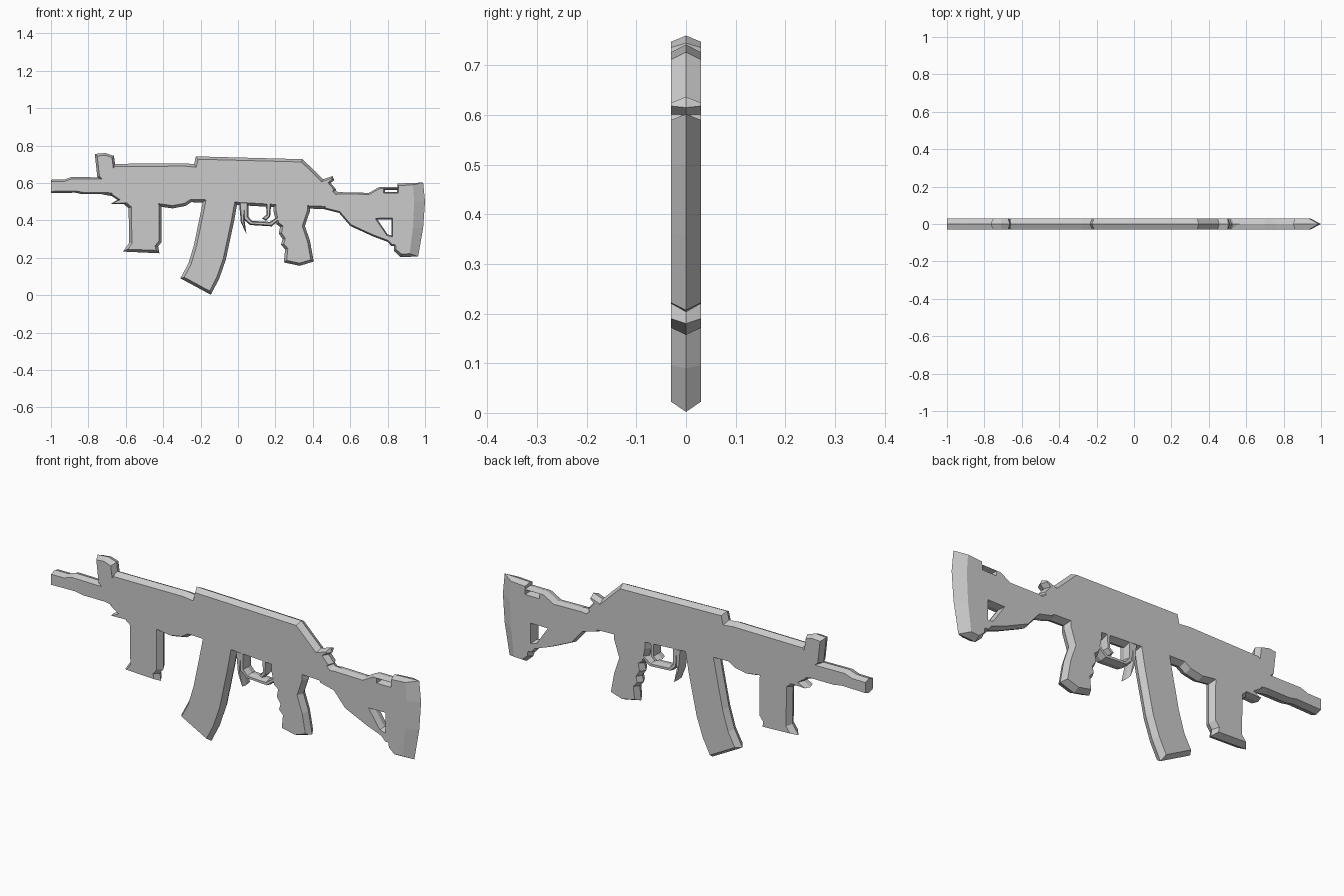
import bpy, bmesh
from mathutils import Vector

HALF = 0.03  # half thickness of every plate


def inset_loop(pts, d, keep_x=None):
    """Mitred inset of a closed x/z outline (negative d grows it)."""
    n = len(pts)
    area = sum(pts[i][0] * pts[(i + 1) % n][1] - pts[(i + 1) % n][0] * pts[i][1] for i in range(n))
    s = 1 if area > 0 else -1
    out = []
    for i in range(n):
        p, a, b = (Vector(pts[k % n]) for k in (i, i - 1, i + 1))
        e1, e2 = (p - a).normalized(), (b - p).normalized()
        n1, n2 = Vector((-e1.y, e1.x)) * s, Vector((-e2.y, e2.x)) * s
        q = p + (n1 + n2) * d / max(1 + n1.dot(n2), 0.5)
        if keep_x is not None and abs(p.x - keep_x) < 1e-4:
            q.x = p.x
        out.append(tuple(q))
    return out


def plate(name, outline, inset=0.015, holes=(), hole_inset=0.008, side=None, keep_x=None, half=HALF):
    """Plate with a ridge along y=0 and flat side faces set in from it."""
    bm = bmesh.new()
    rims = {-1: [], 1: []}
    loops = [(outline, side or inset_loop(outline, inset, keep_x))]
    loops += [(h, inset_loop(h, -hole_inset)) for h in holes]
    for mid, face in loops:
        n = len(mid)
        ridge = [bm.verts.new((x, 0, z)) for x, z in mid]
        for s in (-1, 1):
            rim = [bm.verts.new((x, s * half, z)) for x, z in face]
            for i in range(n):
                j = (i + 1) % n
                bm.faces.new((ridge[i], ridge[j], rim[j], rim[i]))
            rims[s].append(rim)
    for s in (-1, 1):
        if holes:
            edges = [bm.edges.get((r[i], r[i - 1])) for r in rims[s] for i in range(len(r))]
            bmesh.ops.triangle_fill(bm, use_beauty=True, use_dissolve=False,
                                    edges=edges, normal=(0, s, 0))
        else:
            bm.faces.new(rims[s][0])
    bmesh.ops.recalc_face_normals(bm, faces=bm.faces)
    me = bpy.data.meshes.new(name)
    bm.to_mesh(me)
    bm.free()
    ob = bpy.data.objects.new(name, me)
    bpy.context.collection.objects.link(ob)
    return ob


# Receiver and handguard
plate("receiver", [
    (-0.73, 0.62), (-0.665, 0.702), (-0.28, 0.705), (-0.235, 0.70), (-0.225, 0.742),
    (0.345, 0.727), (0.455, 0.62), (0.53, 0.553), (0.62, 0.545), (0.62, 0.43), (0.55, 0.44), (0.46, 0.46),
    (0.20, 0.47), (0.0, 0.482), (-0.17, 0.495), (-0.25, 0.497), (-0.28, 0.477),
    (-0.35, 0.464), (-0.42, 0.474), (-0.58, 0.478), (-0.65, 0.525), (-0.73, 0.54)])

# Barrel with muzzle piece, cut flat at the tip
plate("barrel", [
    (-1.0, 0.617), (-0.93, 0.618), (-0.89, 0.632), (-0.76, 0.63), (-0.60, 0.63),
    (-0.60, 0.52), (-0.70, 0.54), (-0.83, 0.54), (-0.87, 0.548), (-1.0, 0.545)],
    inset=0.01, keep_x=-1.0)

# Sights and the small tab under the barrel
plate("front_sight", [(-0.766, 0.755), (-0.71, 0.76), (-0.663, 0.745), (-0.645, 0.60), (-0.72, 0.60), (-0.752, 0.63)], 0.012)
plate("rear_sight", [(0.44, 0.615), (0.505, 0.637), (0.515, 0.615), (0.495, 0.60), (0.525, 0.565),
                     (0.50, 0.53), (0.44, 0.53)], 0.01)
plate("barrel_tab", [(-0.69, 0.54), (-0.645, 0.51), (-0.68, 0.488), (-0.56, 0.485), (-0.56, 0.56), (-0.66, 0.56)], 0.008)

# Forward grip
plate("forward_grip", [
    (-0.61, 0.485), (-0.585, 0.465), (-0.582, 0.28), (-0.615, 0.233), (-0.42, 0.224),
    (-0.427, 0.26), (-0.408, 0.285), (-0.408, 0.46), (-0.41, 0.52), (-0.59, 0.52)])

# Curved magazine
plate("magazine", [
    (-0.18, 0.54), (-0.20, 0.44), (-0.235, 0.27), (-0.265, 0.17), (-0.308, 0.09),
    (-0.145, 0.002), (-0.10, 0.09), (-0.065, 0.19), (-0.02, 0.40), (0.005, 0.54)])

# Rear grip with finger steps
plate("rear_grip", [
    (0.19, 0.52), (0.19, 0.45), (0.205, 0.38), (0.225, 0.365), (0.218, 0.33), (0.238, 0.30),
    (0.230, 0.27), (0.252, 0.245), (0.245, 0.175), (0.33, 0.157), (0.405, 0.18),
    (0.385, 0.29), (0.358, 0.37), (0.385, 0.45), (0.385, 0.52)], 0.014)

# Trigger group
plate("trigger_guard", [
    (0.025, 0.50), (0.03, 0.405), (0.065, 0.375), (0.18, 0.368), (0.22, 0.40), (0.23, 0.43),
    (0.17, 0.392), (0.075, 0.397), (0.055, 0.42), (0.055, 0.50)], 0.006)
plate("trigger", [(0.15, 0.50), (0.152, 0.43), (0.128, 0.41), (0.15, 0.398), (0.172, 0.42), (0.178, 0.50)], 0.005)
plate("magazine_catch", [(0.005, 0.50), (0.015, 0.39), (0.045, 0.328), (0.035, 0.40), (0.04, 0.50)], 0.006)

# Stock with a slot and a triangular opening
plate("stock", [
    (0.46, 0.54), (0.55, 0.55), (0.70, 0.547), (0.755, 0.578), (0.90, 0.578),
    (0.90, 0.26), (0.82, 0.262), (0.80, 0.285), (0.72, 0.315), (0.60, 0.37), (0.54, 0.44), (0.46, 0.46)],
    inset=0.008,
    holes=[[(0.785, 0.552), (0.85, 0.552), (0.85, 0.562), (0.785, 0.562)],
           [(0.745, 0.405), (0.82, 0.405), (0.82, 0.32), (0.80, 0.325)]],
    hole_inset=0.007)

# Butt pad with a wide chamfer at the back
plate("butt_pad", [
    (0.852, 0.597), (0.99, 0.602), (1.0, 0.50), (0.99, 0.36), (0.963, 0.207),
    (0.87, 0.203), (0.835, 0.235), (0.835, 0.30), (0.86, 0.45)],
    side=[(0.858, 0.585), (0.935, 0.590), (0.942, 0.50), (0.935, 0.36), (0.918, 0.222),
          (0.875, 0.220), (0.845, 0.245), (0.84, 0.30), (0.865, 0.45)])
